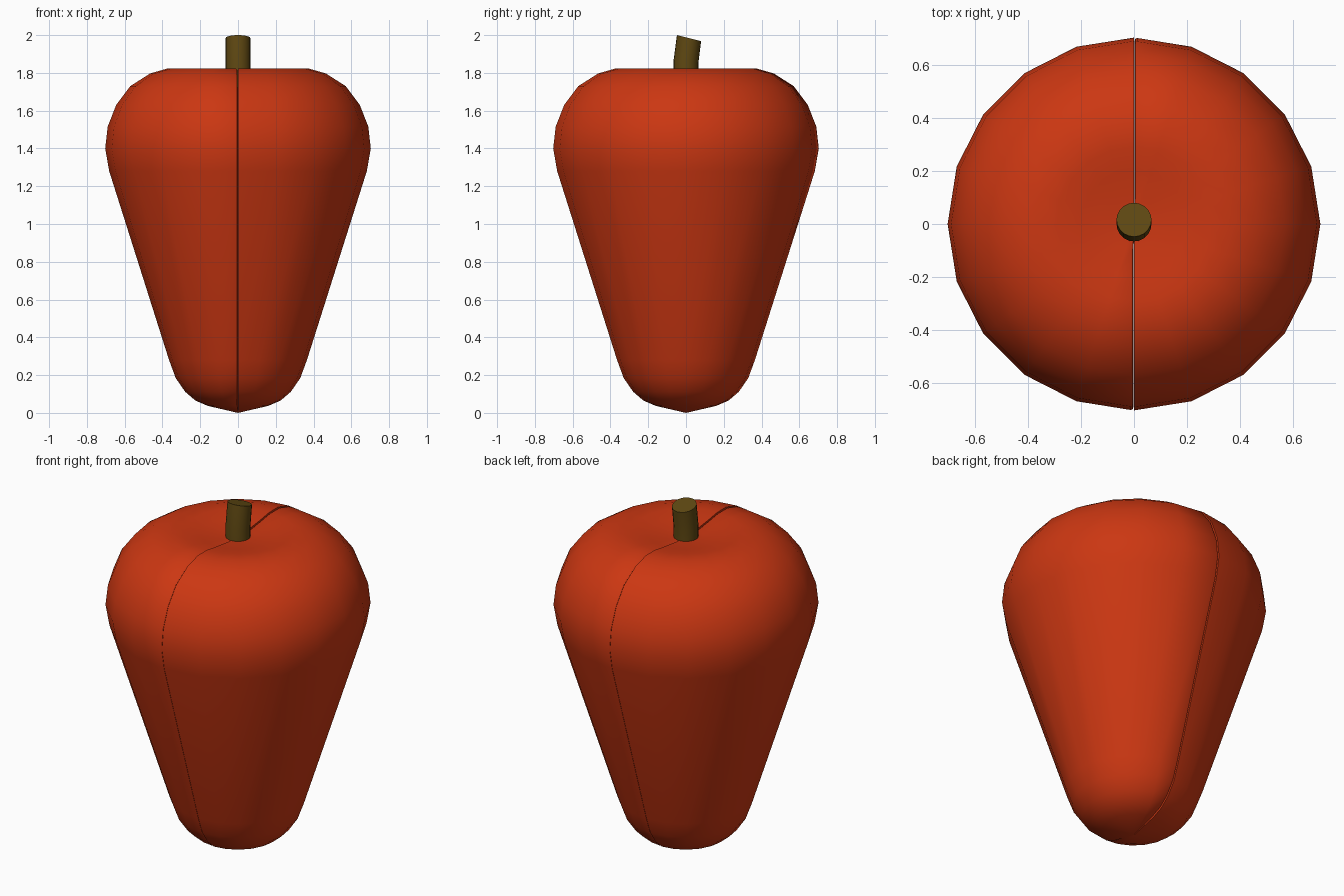
import bpy, bmesh
from math import sin, cos, pi, radians
from mathutils import Vector, Matrix

if "Cube" in bpy.data.objects:
    bpy.data.objects.remove(bpy.data.objects["Cube"])


def material(name, color):
    m = bpy.data.materials.new(name)
    m.diffuse_color = (*color, 1)
    m.use_nodes = True
    m.node_tree.nodes["Principled BSDF"].inputs["Base Color"].default_value = m.diffuse_color
    return m


def finish(bm, name, mat, angle):
    bmesh.ops.remove_doubles(bm, verts=bm.verts, dist=0.0005)
    bmesh.ops.recalc_face_normals(bm, faces=bm.faces)
    me = bpy.data.meshes.new(name)
    bm.to_mesh(me)
    bm.free()
    ob = bpy.data.objects.new(name, me)
    bpy.context.collection.objects.link(ob)
    me.materials.append(mat)
    bpy.ops.object.select_all(action='DESELECT')
    ob.select_set(True)
    bpy.context.view_layer.objects.active = ob
    bpy.ops.object.shade_smooth_by_angle(angle=radians(angle))
    return ob


red = material("red_skin", (0.6, 0.038, 0.006))
brown = material("stem_brown", (0.115, 0.065, 0.006))

# Half outline as (radius, height), bottom tip to top dimple
profile = [(0, 0), (0.16, 0.037), (0.225, 0.065), (0.28, 0.112), (0.33, 0.185),
           (0.365, 0.28), (0.682, 1.28), (0.703, 1.40), (0.69, 1.515),
           (0.645, 1.63), (0.57, 1.73), (0.465, 1.797), (0.37, 1.824),
           (0.29, 1.824), (0.2, 1.81), (0.1, 1.797), (0, 1.79)]


def body_half(name, turn):
    bm = bmesh.new()
    cols = []
    for i in range(10):
        a = -pi / 2 + i * pi / 10
        cols.append([Vector((r * cos(a), r * sin(a), z)) for r, z in profile])
    # Rounded lip at one end forms the seam groove
    for x, s in ((0.012, 0.998), (0.005, 0.993), (0.002, 0.98)):
        cols.append([Vector((min(x, r), r * s, 0.95 + (z - 0.95) * s))
                     for r, z in profile])
    for c in cols[10:]:
        c[0] = Vector((0, 0, profile[0][1]))
        c[-1] = Vector((0, 0, profile[-1][1]))
    rows = [[bm.verts.new(p) for p in c] for c in cols]
    for a, b in zip(rows, rows[1:]):
        for j in range(len(profile) - 1):
            bm.faces.new((a[j], b[j], b[j + 1], a[j + 1]))
    # Inner cut face
    bm.faces.new(rows[0] + rows[-1][::-1])
    bm.transform(Matrix.Rotation(turn, 4, 'Z'))
    return finish(bm, name, red, 40)


body_half("body_right_half", 0)
body_half("body_left_half", pi)

# Bent stem: rings along a short tilted path
bm = bmesh.new()
N = 20
rings = []
for y, z, tilt in ((0, 1.72, 0), (0, 1.86, 7), (0.016, 1.984, 14)):
    rot = Matrix.Rotation(-radians(tilt), 4, 'X')
    rings.append([bm.verts.new(Vector((0, y, z)) + rot @ Vector(
        (0.066 * cos(2 * pi * k / N), 0.066 * sin(2 * pi * k / N), 0)))
        for k in range(N)])
for a, b in zip(rings, rings[1:]):
    for k in range(N):
        n = (k + 1) % N
        bm.faces.new((a[k], a[n], b[n], b[k]))
bm.faces.new(rings[0])
bm.faces.new(rings[-1])
finish(bm, "stem", brown, 35)
